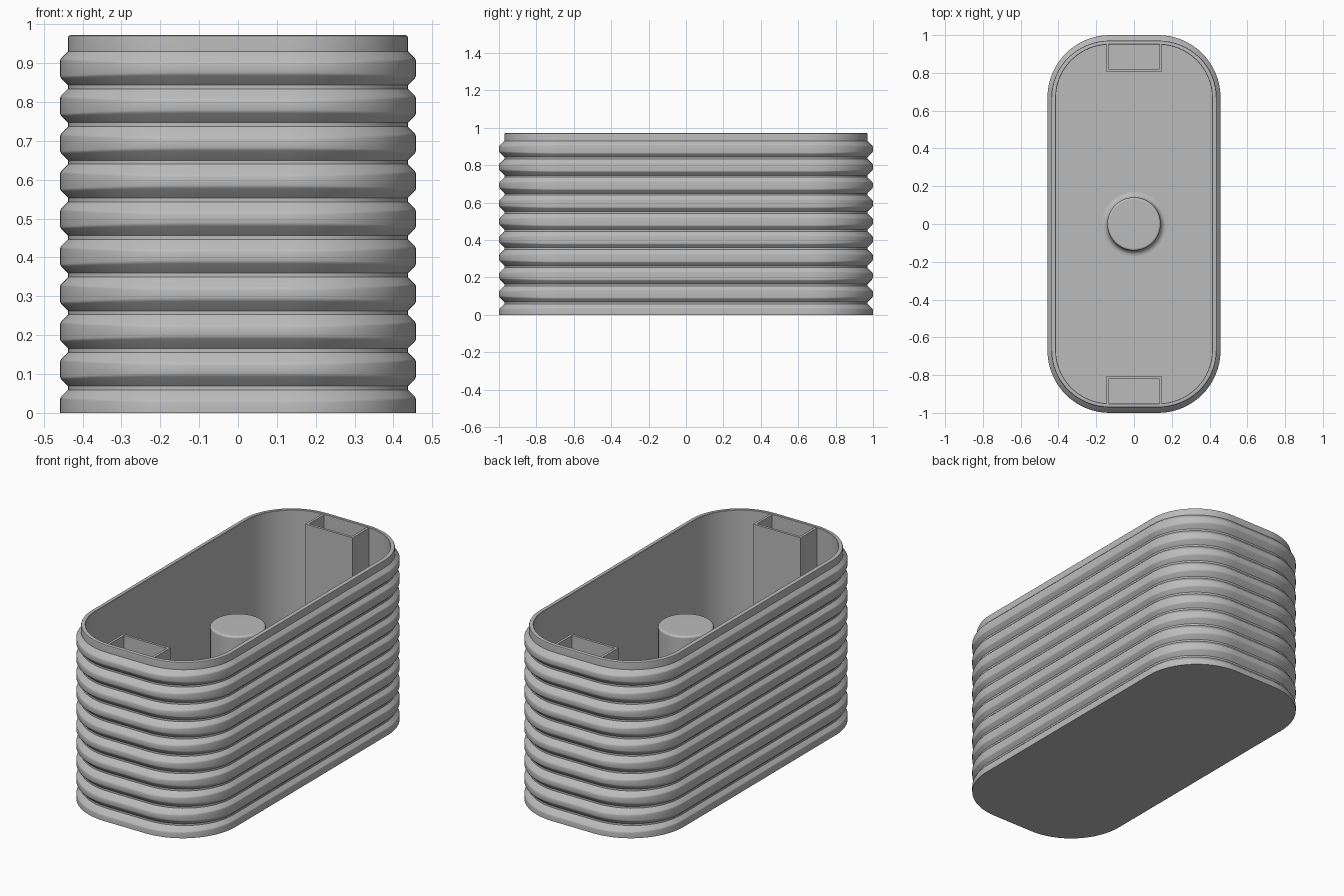
import bpy
import bmesh
import math

cube = bpy.data.objects.get("Cube")
if cube:
    bpy.data.objects.remove(cube)

HALF_X, HALF_Y, RADIUS = 0.458, 1.0, 0.33
HEIGHT, FLOOR = 0.972, 0.03
PITCH, GROOVE_Z, GROOVE_H, GROOVES = 0.0968, 0.059, 0.010, 10
IN_X, IN_Y = 0.0205, 0.029      # groove depth on the sides and on the ends
ARC = 16

grey = bpy.data.materials.new("matte_grey")
grey.use_nodes = True
GREY = (0.5, 0.5, 0.5, 1)
grey.diffuse_color = GREY
grey.node_tree.nodes["Principled BSDF"].inputs["Base Color"].default_value = GREY


def finish(name, bm):
    """Turn a bmesh into a smooth-shaded object with crisp edges."""
    bmesh.ops.recalc_face_normals(bm, faces=bm.faces)
    mesh = bpy.data.meshes.new(name)
    bm.to_mesh(mesh)
    bm.free()
    mesh.materials.append(grey)
    obj = bpy.data.objects.new(name, mesh)
    bpy.context.collection.objects.link(obj)
    bpy.ops.object.select_all(action='DESELECT')
    obj.select_set(True)
    bpy.context.view_layer.objects.active = obj
    bpy.ops.object.shade_smooth_by_angle(angle=math.radians(30))
    weighted = obj.modifiers.new("weighted_normals", 'WEIGHTED_NORMAL')
    weighted.keep_sharp = True
    return obj


def loft(bm, rings):
    """Skin closed rings of points and cap both ends."""
    loops = [[bm.verts.new(p) for p in ring] for ring in rings]
    n = len(loops[0])
    for a, b in zip(loops, loops[1:]):
        for i in range(n):
            j = (i + 1) % n
            bm.faces.new((a[i], a[j], b[j], b[i]))
    bm.faces.new(loops[0])
    bm.faces.new(loops[-1])


def outline(inset_x, inset_y, z, slope=0.0):
    """Rounded rectangle; slope shifts z by the local groove depth."""
    points = []
    for quarter in range(4):
        for step in range(ARC + 1):
            a = (quarter + step / ARC) * math.pi / 2
            c, s = math.cos(a), math.sin(a)
            sx = 1 if quarter in (0, 3) else -1
            sy = 1 if quarter < 2 else -1
            depth = IN_X * c * c + IN_Y * s * s
            points.append((sx * (HALF_X - RADIUS) + (RADIUS - inset_x) * c,
                           sy * (HALF_Y - RADIUS) + (RADIUS - inset_y) * s,
                           z + slope * depth))
    return points


def ridge_ring(t, z, slope):
    """Ring at a fraction t of the groove depth."""
    return outline(IN_X * t, IN_Y * t, z, slope)


# Ribbed tub: outer wall, rim and hollow inside in one skin
rings = [outline(0, 0, 0)]
for k in range(GROOVES):
    low = GROOVE_Z + k * PITCH
    high = low + GROOVE_H
    rings += [ridge_ring(0, low, -1.15), ridge_ring(0.15, low, -0.85),
              ridge_ring(1, low, 0)]
    if k < GROOVES - 1:
        rings += [ridge_ring(1, high, 0), ridge_ring(0.15, high, 0.85),
                  ridge_ring(0, high, 1.15)]
rings += [ridge_ring(1, HEIGHT - 0.007, 0),
          outline(IN_X + 0.002, IN_Y + 0.002, HEIGHT - 0.002),
          outline(IN_X + 0.007, IN_Y + 0.006, HEIGHT),
          outline(0.043, 0.048, HEIGHT),
          outline(0.045, 0.05, HEIGHT - 0.002),
          outline(0.045, 0.05, FLOOR)]
bm = bmesh.new()
loft(bm, rings)
finish("ribbed_tub", bm)

# Centre post with rounded top and flared foot
TOP, POST_R, FILLET, ROUND = 0.75, 0.141, 0.03, 0.012
profile = []
for i in range(7):
    a = i / 6 * math.pi / 2
    profile.append((POST_R + FILLET * (1 - math.sin(a)),
                    FLOOR + FILLET * (1 - math.cos(a))))
for i in range(5):
    a = i / 4 * math.pi / 2
    profile.append((POST_R - ROUND * (1 - math.cos(a)),
                    TOP - ROUND * (1 - math.sin(a))))
SIDES = 64
bm = bmesh.new()
loft(bm, [[(r * math.cos(2 * math.pi * i / SIDES),
            r * math.sin(2 * math.pi * i / SIDES), z) for i in range(SIDES)]
          for r, z in profile])
finish("centre_post", bm)


# Open pocket at each end, a U-shaped wall joined to the tub
def pocket(name, side):
    half, wall, inner, back = 0.146, 0.014, 0.804, 0.956
    u_shape = [(-half, back), (-half, inner), (half, inner), (half, back),
               (half - wall, back), (half - wall, inner + wall),
               (wall - half, inner + wall), (wall - half, back)]
    bm = bmesh.new()
    loft(bm, [[(x, side * y, z) for x, y in u_shape]
              for z in (FLOOR, HEIGHT - 0.004)])
    finish(name, bm)


pocket("front_pocket", -1)
pocket("back_pocket", 1)
